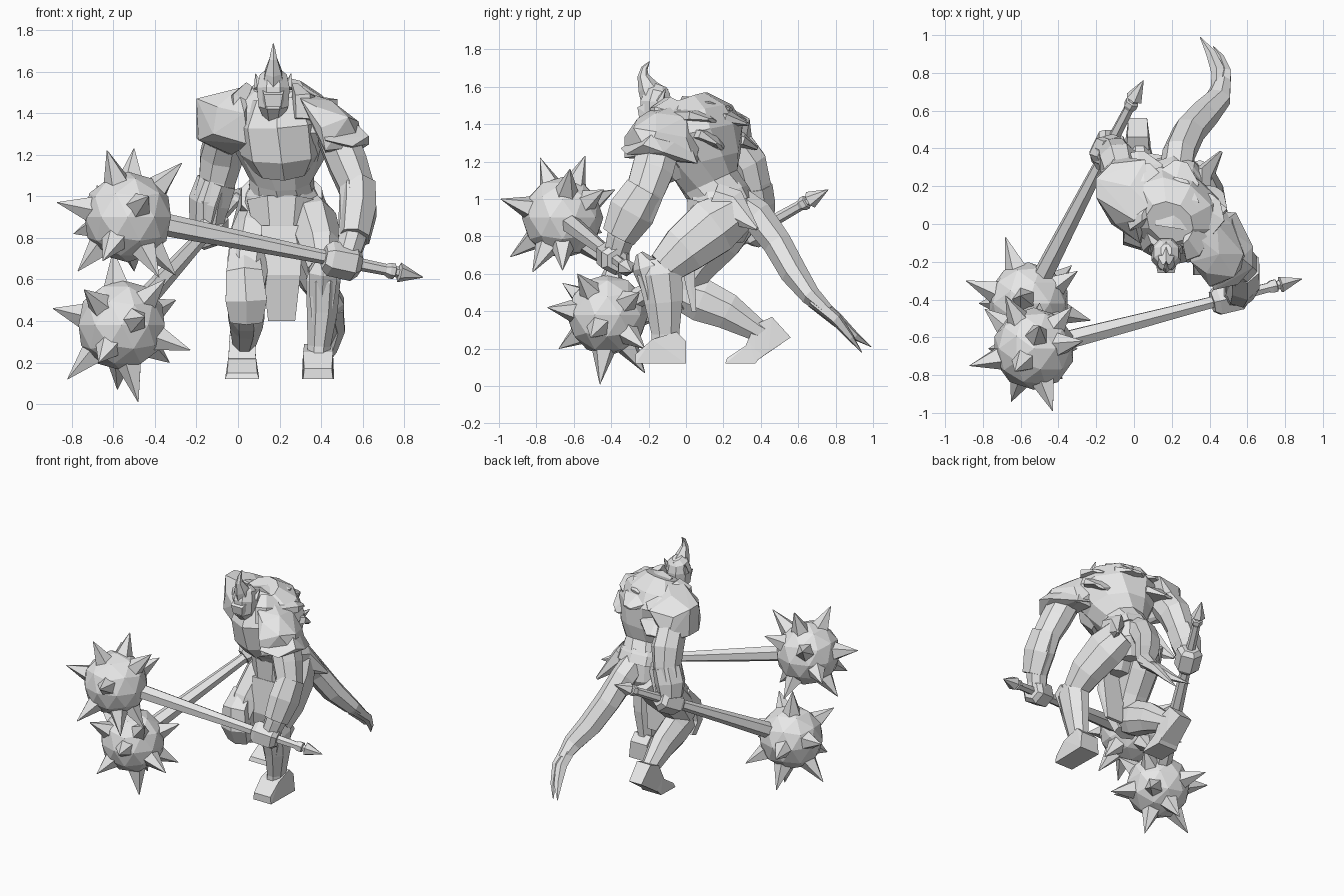
import bpy, bmesh, math
from mathutils import Vector, Matrix

grey = bpy.data.materials.new("plain_grey")
grey.diffuse_color = (0.8, 0.8, 0.8, 1)


def finish(name, bm):
    bmesh.ops.recalc_face_normals(bm, faces=bm.faces)
    me = bpy.data.meshes.new(name)
    bm.to_mesh(me)
    bm.free()
    me.materials.append(grey)
    ob = bpy.data.objects.new(name, me)
    bpy.context.collection.objects.link(ob)
    return ob


def tube(bm, pts, sides=8, twist=None):
    """Loft through points (x, y, z, width radius, depth radius)."""
    cs = [Vector(p[:3]) for p in pts]
    rings = []
    for i, p in enumerate(pts):
        t = (cs[min(i + 1, len(cs) - 1)] - cs[max(i - 1, 0)]).normalized()
        ref = Vector((1, 0, 0)) if abs(t.x) < 0.85 else Vector((0, 1, 0))
        u = (ref - t * ref.dot(t)).normalized()
        v = t.cross(u)
        if twist:
            rot = Matrix.Rotation(math.radians(twist[i]), 3, t)
            u, v = rot @ u, rot @ v
        ring = []
        for k in range(sides):
            a = 2 * math.pi * (k + 0.5) / sides
            ring.append(bm.verts.new(cs[i] + u * math.cos(a) * p[3] + v * math.sin(a) * p[-1]))
        rings.append(ring)
    for a, b in zip(rings, rings[1:]):
        for k in range(sides):
            n = (k + 1) % sides
            bm.faces.new((a[k], a[n], b[n], b[k]))
    bm.faces.new(rings[0])
    bm.faces.new(rings[-1])


def loft(name, pts, sides=8, twist=None):
    bm = bmesh.new()
    tube(bm, pts, sides, twist)
    return finish(name, bm)


def spike(name, base, tip, r, r2=None, sides=5):
    return loft(name, [(*base, r, r2 or r), (*tip, 0.002, 0.002)], sides)


def hull(name, pts):
    bm = bmesh.new()
    for p in pts:
        bm.verts.new(p)
    bmesh.ops.convex_hull(bm, input=bm.verts)
    bmesh.ops.delete(bm, geom=[v for v in bm.verts if not v.link_faces], context='VERTS')
    return finish(name, bm)


def mace(name, head, end, grip, tips):
    head, end = Vector(head), Vector(end)
    d = (end - head).normalized()
    length = (end - head).length
    # spiked ball
    bm = bmesh.new()
    bmesh.ops.create_icosphere(bm, subdivisions=2, radius=0.218)
    bmesh.ops.translate(bm, vec=head, verts=bm.verts)
    for tip in tips:
        n = (Vector(tip) - head).normalized()
        tube(bm, [(*(head + n * 0.18), 0.07), (*tip, 0.002)], 5)
    finish(name + "_spiked_head", bm)
    # tapered shaft, collar and pointed pommel
    prof = [(0.15, .055), (0.3, .052), (length * .6, .036), (length - .19, .028), (length - .17, .038),
            (length - .145, .038), (length - .14, .026), (length - .125, .026), (length - .12, .048), (length, .002)]
    loft(name + "_shaft", [(*(head + d * s), r) for s, r in prof], 6)
    # closed fist around the grip
    s = length * grip
    fist = [(-.09, .06), (-.06, .085), (.06, .088), (.09, .06)]
    loft(name + "_fist", [(*(head + d * (s + o)), r) for o, r in fist], 6)


mace("right_mace", (-0.53, -0.66, 0.90), (0.89, -0.29, 0.61), 0.725,
     [(-.63, -.78, 1.22), (-.50, -.54, 1.23), (-.27, -.62, 1.16), (-.87, -.75, .97), (-.77, -.66, .64),
      (-.43, -.99, 1.0), (-.65, -.94, .69), (-.68, -.38, 1.05), (-.38, -.82, .61), (-.30, -.66, .62),
      (-.50, -.42, .64), (-.79, -.45, .82), (-.33, -.44, 1.05)])
mace("left_mace", (-0.56, -0.42, 0.38), (0.05, 0.76, 1.05), 0.69,
     [(-.48, -.46, .01), (-.89, -.30, .46), (-.68, -.07, .38), (-.23, -.51, .26), (-.45, -.74, .42),
      (-.60, -.38, .74), (-.35, -.58, .60), (-.82, -.42, .12), (-.58, -.22, .07), (-.74, -.66, .55),
      (-.67, -.68, .20), (-.30, -.25, .50), (-.33, -.22, .20)])

# torso twisted at the shoulders
loft("torso", [(.20, .21, .78, .12, .10), (.21, .22, .88, .18, .15), (.21, .20, .98, .17, .16),
               (.21, .13, 1.09, .155, .16), (.21, .10, 1.20, .22, .20), (.205, .06, 1.35, .30, .23),
               (.20, .04, 1.45, .25, .20), (.19, .01, 1.53, .13, .11)],
     10, [0, 0, 0, -10, -22, -30, -30, -30])
loft("chest_plate", [(.21, .03, 1.13, .14, .16), (.21, .00, 1.21, .20, .20),
                     (.20, -.03, 1.35, .21, .19), (.19, -.03, 1.47, .14, .12)], 8, [-15, -22, -28, -28])
loft("belt", [(.21, .19, .96, .19, .18), (.21, .17, 1.02, .18, .17), (.21, .16, 1.05, .16, .16)], 10)

# broad overlapping back plates and raised collar
for i, (bx, by, bz, tx, ty, tz) in enumerate([
        (.20, .04, 1.52, .25, .24, 1.48), (.06, .12, 1.48, .05, .32, 1.42), (.32, .02, 1.46, .43, .14, 1.42),
        (.20, .14, 1.46, .25, .33, 1.40), (.04, .22, 1.36, .02, .38, 1.27), (.34, .10, 1.36, .45, .18, 1.28)]):
    loft(f"back_plate_{i}", [(bx, by - .06, bz - .02, .10, .05), ((bx + tx) / 2, (by + ty) / 2, (bz + tz) / 2, .14, .04),
                             (tx, ty, tz, .04, .01)], 6)
for i, s in enumerate((-1, 1)):
    loft(f"collar_{i}", [(.18 + s * .15, -.04 - s * .08, 1.36, .06, .10), (.18 + s * .15, -.02 - s * .08, 1.46, .06, .11),
                         (.18 + s * .11, .01 - s * .06, 1.52, .02, .07)], 6, [-30] * 3)

# head with muzzle, ears and curved crest
loft("head", [(.17, -.13, 1.40, .055, .07), (.17, -.16, 1.44, .078, .09), (.17, -.16, 1.52, .085, .09),
              (.17, -.15, 1.58, .07, .07), (.17, -.14, 1.61, .03, .04)], 8)
hull("muzzle", [(.17 + s * x, y, z) for s in (-1, 1) for x, y, z in
                ((.06, -.18, 1.53), (.045, -.26, 1.49), (.035, -.25, 1.43), (.06, -.16, 1.42))])
loft("crest", [(.17, -.165, 1.54, .06, .085), (.17, -.205, 1.60, .045, .055), (.17, -.23, 1.66, .022, .03),
               (.17, -.222, 1.70, .012, .018), (.17, -.195, 1.735, .002, .002)], 6)
for s in (-1, 1):
    spike("ear", (.17 + s * .07, -.14, 1.52), (.17 + s * .085, -.11, 1.59), .025)

# pauldrons with flared rims
hull("right_pauldron", [(.30, -.04, 1.51), (.30, -.20, 1.47), (.38, -.26, 1.43), (.45, -.16, 1.46), (.44, .0, 1.44),
                        (.40, -.33, 1.33), (.53, -.28, 1.38), (.58, -.16, 1.36), (.52, -.0, 1.33), (.40, .08, 1.32),
                        (.42, -.33, 1.22), (.60, -.20, 1.24), (.52, .05, 1.19), (.42, .05, 1.19)])
hull("right_pauldron_rim", [(.42, -.35, 1.27), (.55, -.32, 1.24), (.63, -.23, 1.29), (.63, -.12, 1.25),
                            (.54, .06, 1.19), (.42, .07, 1.22), (.40, -.25, 1.34), (.57, -.18, 1.35), (.46, .0, 1.36)])
hull("left_pauldron", [(-.20, .24, 1.47), (-.20, .14, 1.47), (-.20, .25, 1.28), (-.19, .12, 1.27), (-.12, .0, 1.30),
                       (-.10, .0, 1.43), (.03, -.10, 1.40), (.05, -.10, 1.25), (.0, .02, 1.52), (.08, .10, 1.53),
                       (-.02, .20, 1.51), (-.12, .32, 1.42), (-.10, .36, 1.26), (.06, .34, 1.43), (-.05, .30, 1.20),
                       (-.03, .08, 1.20)])

# arms with forearm guards
loft("right_arm", [(.47, -.14, 1.30, .10, .12), (.53, -.18, 1.15, .10, .12), (.57, -.22, 1.04, .09, .11),
                   (.575, -.28, .93, .09, .12), (.55, -.35, .79, .07, .08), (.51, -.39, .66, .06, .06)], 8)
loft("left_arm", [(-.06, .25, 1.30, .10, .11), (-.08, .33, 1.19, .11, .11), (-.10, .36, 1.08, .095, .10),
                  (-.13, .37, .98, .095, .10), (-.14, .39, .84, .07, .07)], 8)
loft("right_forearm_guard", [(.58, -.22, 1.05, .09, .11), (.58, -.29, .93, .095, .13),
                             (.56, -.36, .80, .08, .095)], 7)
loft("left_forearm_guard", [(-.10, .36, 1.07, .10, .105), (-.135, .375, .97, .105, .105),
                            (-.15, .39, .88, .085, .085)], 7)

# front leg, planted
loft("right_thigh", [(.31, .26, .93, .11, .13), (.36, .14, .85, .125, .165), (.40, -.01, .73, .11, .14),
                     (.41, -.12, .63, .08, .10)], 8)
loft("right_shin", [(.41, -.15, .68, .06, .10), (.41, -.14, .60, .09, .13), (.405, -.12, .45, .08, .11),
                    (.39, -.11, .28, .06, .08), (.385, -.11, .20, .06, .08)], 8)
loft("right_knee_guard", [(.41, -.25, .71, .03, .02), (.41, -.21, .64, .08, .08), (.405, -.19, .52, .07, .05),
                          (.395, -.17, .36, .04, .03)], 6)

# rear leg, bent with a raised heel
loft("left_thigh", [(.12, .28, .92, .11, .13), (.08, .17, .80, .12, .15), (.05, .05, .66, .11, .13),
                    (.04, -.03, .53, .09, .10)], 8)
loft("left_shin", [(.04, -.03, .50, .09, .10), (.04, .08, .46, .095, .125), (.04, .22, .40, .085, .105),
                   (.03, .38, .30, .06, .065), (.02, .46, .26, .055, .06)], 8)
loft("left_knee_guard", [(.03, .02, .74, .08, .03), (.03, -.06, .63, .10, .07), (.04, -.08, .50, .115, .06),
                         (.04, -.04, .40, .09, .05)], 6)

# boots
side = [(-.27, .12, .06), (-.27, .17, .055), (-.18, .25, .06), (-.05, .29, .055), (.0, .24, .055), (.0, .12, .065)]
hull("right_boot", [(.385 + s * w * 1.2, y, z) for s in (-1, 1) for y, z, w in side])
for name, side in (("left_boot_toe", [(.21, .12, .075), (.22, .15, .065), (.34, .23, .06), (.44, .21, .055), (.37, .12, .07)]),
                   ("left_boot_heel", [(.32, .22, .06), (.37, .33, .055), (.46, .37, .05), (.56, .26, .045), (.44, .18, .06),
                                       (.37, .13, .065)])):
    hull(name, [(.02 + s * w * 1.1, y, z) for s in (-1, 1) for y, z, w in side])

# layered hip skirt and hanging cloths
loft("hip_guard", [(.21, .10, .73, .08, .06), (.21, .12, .84, .15, .12), (.21, .15, .97, .18, .16)], 8)
hull("loin_cloth", [(.21 + s * x, y + d, z) for s in (-1, 1) for d in (0, .025)
                    for x, y, z in ((.10, .01, .86), (.09, -.02, .62), (.065, .03, .40))])
for name, x, tip in (("right_hip_plate", .36, (.46, .38, .84)), ("left_hip_plate", .06, (-.03, .38, .82))):
    loft(name, [(x, .14, 1.00, .05, .09), (x, .24, .96, .06, .10), (*tip, .01, .01)], 6)

# tail with a split tip
loft("tail", [(.22, .25, 1.0, .09, .09), (.24, .38, .91, .09, .09), (.29, .49, .76, .09, .08),
              (.37, .58, .60, .085, .075), (.45, .67, .48, .07, .055), (.47, .76, .40, .045, .035)], 7)
loft("tail_tip_long", [(.45, .68, .46, .045, .045), (.45, .80, .36, .04, .04), (.41, .90, .27, .028, .025),
                       (.35, .99, .21, .002, .002)], 5)
loft("tail_tip_short", [(.47, .68, .46, .045, .04), (.49, .80, .36, .03, .035), (.46, .88, .26, .02, .02),
                        (.42, .94, .18, .002, .002)], 5)
